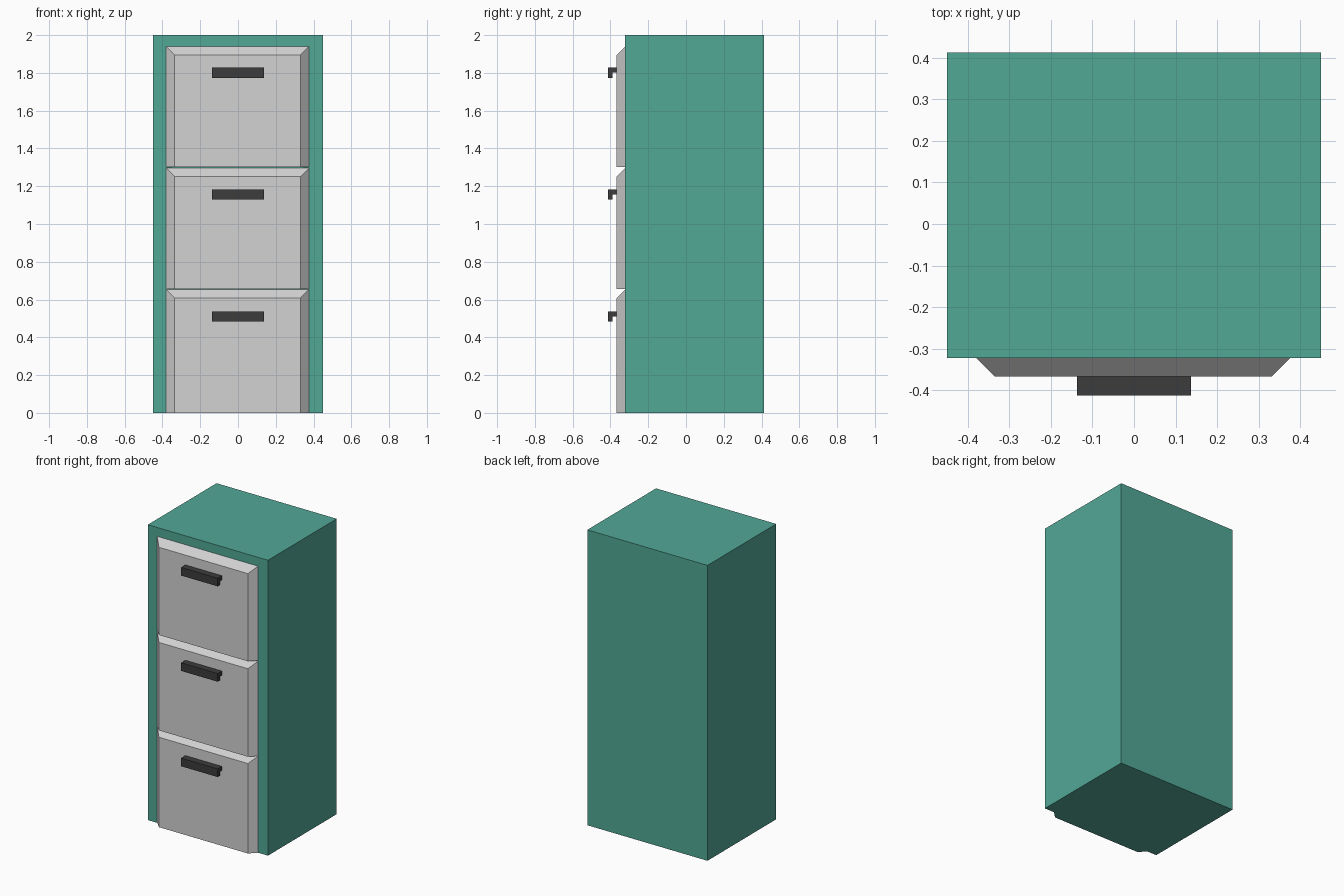
import bpy

if "Cube" in bpy.data.objects:
    bpy.data.objects.remove(bpy.data.objects["Cube"])


def srgb(r, g, b):
    """8-bit display colour to linear RGBA."""
    def lin(c):
        c /= 255
        return c / 12.92 if c <= 0.04045 else ((c + 0.055) / 1.055) ** 2.4
    return (lin(r), lin(g), lin(b), 1)


def material(name, colour):
    m = bpy.data.materials.new(name)
    m.diffuse_color = colour
    m.use_nodes = True
    m.node_tree.nodes["Principled BSDF"].inputs["Base Color"].default_value = m.diffuse_color
    return m


teal = material("teal_paint", srgb(82, 168, 150))
grey = material("light_grey", srgb(210, 210, 210))
black = material("charcoal", srgb(60, 60, 60))

BODY_FRONT, PANEL_FRONT, HANDLE_FRONT = -0.322, -0.367, -0.413


def mesh_object(name, verts, faces, mats):
    mesh = bpy.data.meshes.new(name)
    mesh.from_pydata(verts, [], faces)
    for m in mats:
        mesh.materials.append(m)
    ob = bpy.data.objects.new(name, mesh)
    bpy.context.collection.objects.link(ob)
    return ob


def prism(name, profile, x0, x1, mat):
    """Extrude a (y, z) profile along x; profile is counter-clockwise seen from +x."""
    n = len(profile)
    verts = [(x, y, z) for x in (x0, x1) for y, z in profile]
    faces = [tuple(reversed(range(n))), tuple(range(n, 2 * n))]
    faces += [(i, (i + 1) % n, n + (i + 1) % n, n + i) for i in range(n)]
    return mesh_object(name, verts, faces, [mat])


def drawer_front(name, bottom, top):
    """Panel bevelled on the top and both sides, flat underneath."""
    bevel, x0, x1 = 0.045, -0.38, 0.376
    y0, y1 = BODY_FRONT, PANEL_FRONT
    verts = [(x0, y0, bottom), (x1, y0, bottom), (x1, y0, top), (x0, y0, top)]
    verts += [(x0 + bevel, y1, bottom), (x1 - bevel, y1, bottom),
              (x1 - bevel, y1, top - bevel), (x0 + bevel, y1, top - bevel)]
    faces = [(3, 2, 1, 0), (4, 5, 6, 7)]
    faces += [(i, (i + 1) % 4, 4 + (i + 1) % 4, 4 + i) for i in range(4)]
    ob = mesh_object(name, verts, faces, [grey, teal])
    # the underside resting on the floor matches the cabinet base
    for p in ob.data.polygons:
        if p.normal.z < -0.9 and bottom < 0.01:
            p.material_index = 1
    return ob


# Cabinet shell
prism("cabinet_body", [(BODY_FRONT, 0), (0.413, 0), (0.413, 2), (BODY_FRONT, 2)],
      -0.45, 0.45, teal)

# Three stacked drawers, each with a hooked pull handle
for i, (bottom, top) in enumerate([(0, 0.654), (0.655, 1.296), (1.301, 1.94)]):
    drawer_front(f"drawer_front_{i + 1}", bottom, top)
    z = 0.538 + 0.6455 * i
    lip = HANDLE_FRONT + 0.024
    prism(f"drawer_handle_{i + 1}",
          [(HANDLE_FRONT, z - 0.055), (lip, z - 0.055), (lip, z - 0.028),
           (PANEL_FRONT, z - 0.028), (PANEL_FRONT, z), (HANDLE_FRONT, z)],
          -0.137, 0.137, black)
